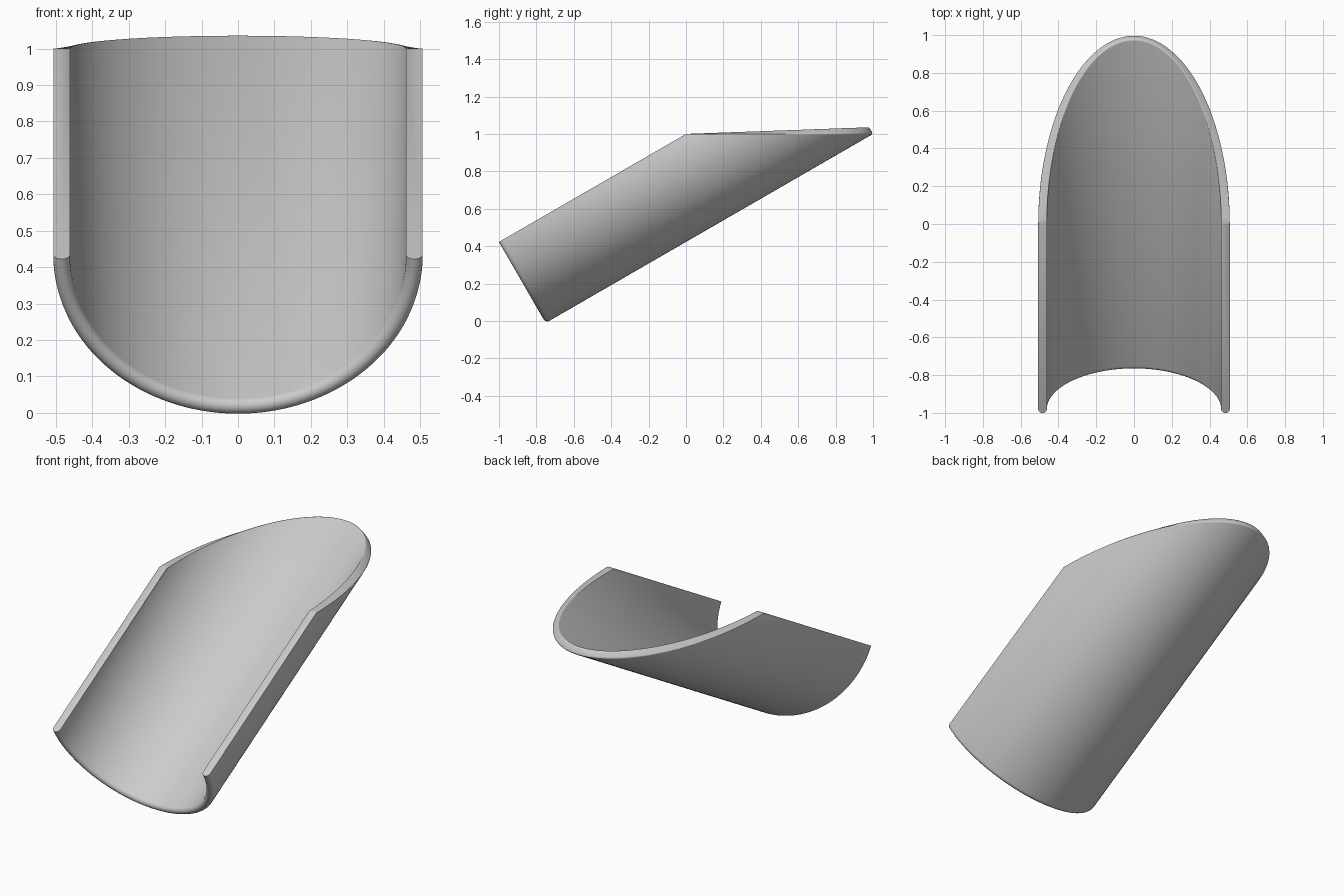
import bpy, bmesh, math
from mathutils import Vector

if "Cube" in bpy.data.objects:
    bpy.data.objects.remove(bpy.data.objects["Cube"])

R, T = 0.5, 0.045          # outer radius, wall thickness
TILT = math.radians(30)
SEG = 96                   # steps around the half circle
WIDEN = 1.014              # slight sideways stretch
START = -1.155             # lower end along the axis

axis = Vector((0, math.cos(TILT), math.sin(TILT)))
up = Vector((0, -math.sin(TILT), math.cos(TILT)))
origin = Vector((0, 0, 1))


def arc(cs, cr, rad, a0, a1, n):
    return [(cs + rad * math.cos(a0 + (a1 - a0) * i / n),
             cr + rad * math.sin(a0 + (a1 - a0) * i / n)) for i in range(n + 1)]


def wall_section(theta):
    """Closed wall outline (along axis, radius) at one angle."""
    end = R * math.sin(theta) / math.tan(TILT)      # level cut at the upper end
    b = 0.002 + 0.008 * math.sin(theta)             # soft upper edge
    h = T / 2
    pts = arc(START + h, R - h, h, math.pi / 2, 1.5 * math.pi, 10)  # round lower lip
    pts += arc(end - b, R - T + b, b, -math.pi / 2, 0, 3)
    pts += arc(end - b, R - b, b, 0, math.pi / 2, 3)
    return pts


# Tilted half-pipe: wall outline swept around the lower half circle
bm = bmesh.new()
rings = []
for i in range(SEG + 1):
    th = math.pi * i / SEG
    ring = []
    for s, r in wall_section(th):
        p = origin + axis * s - up * (r * math.sin(th))
        p.x = r * math.cos(th) * WIDEN
        ring.append(bm.verts.new(p))
    rings.append(ring)

n = len(rings[0])
for a, b in zip(rings, rings[1:]):
    for j in range(n):
        k = (j + 1) % n
        bm.faces.new((a[j], a[k], b[k], b[j]))

# Flat straight rims
bm.faces.new(rings[0])
bm.faces.new(rings[-1])
bmesh.ops.recalc_face_normals(bm, faces=bm.faces)

mesh = bpy.data.meshes.new("half_pipe_scoop")
bm.to_mesh(mesh)
bm.free()
obj = bpy.data.objects.new("half_pipe_scoop", mesh)
bpy.context.collection.objects.link(obj)
bpy.context.view_layer.objects.active = obj
obj.select_set(True)
bpy.ops.object.shade_smooth_by_angle(angle=math.radians(40))
